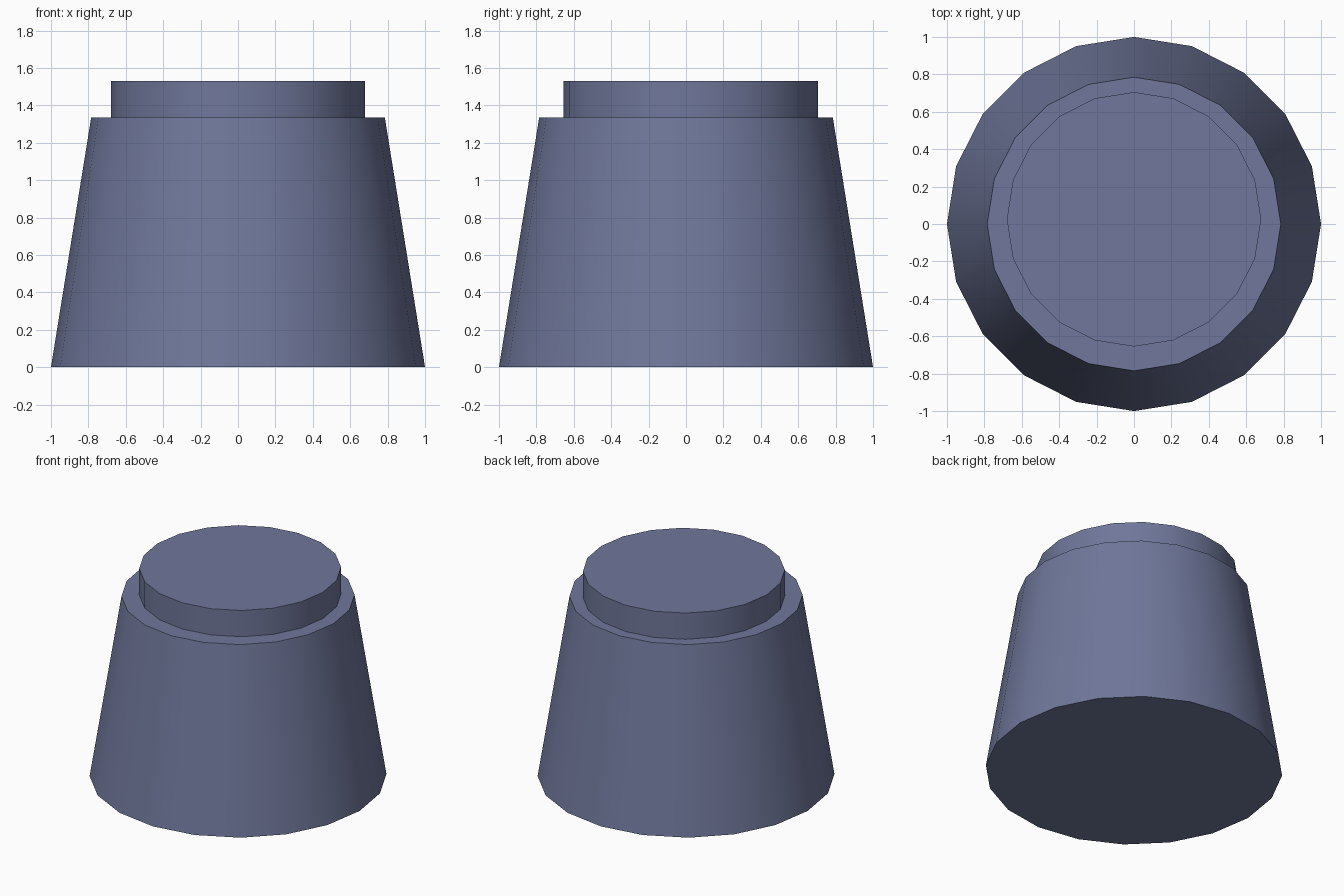
import bpy

if "Cube" in bpy.data.objects:
    bpy.data.objects.remove(bpy.data.objects["Cube"])

SIDES = 20

slate = bpy.data.materials.new("slate_blue")
slate.diffuse_color = (0.16, 0.185, 0.325, 1.0)
slate.use_nodes = True
slate.node_tree.nodes["Principled BSDF"].inputs["Base Color"].default_value = slate.diffuse_color


def drum(name, r_bottom, r_top, z0, z1, y=0.0):
    """Low-sided round part with vertices on the axes and soft sides."""
    bpy.ops.mesh.primitive_cone_add(
        vertices=SIDES, radius1=r_bottom, radius2=r_top, depth=z1 - z0,
        end_fill_type='NGON', location=(0, y, (z0 + z1) / 2))
    ob = bpy.context.object
    ob.name = name
    ob.data.materials.append(slate)
    # smooth round the sides, crisp at the rims
    bpy.ops.object.shade_smooth_by_angle(angle=0.6)
    return ob


# tapered main body
drum("tapered_body", 1.0, 0.785, 0.0, 1.335)

# straight cap, set slightly towards the back
drum("top_cap", 0.68, 0.68, 1.335, 1.53, y=0.025)
